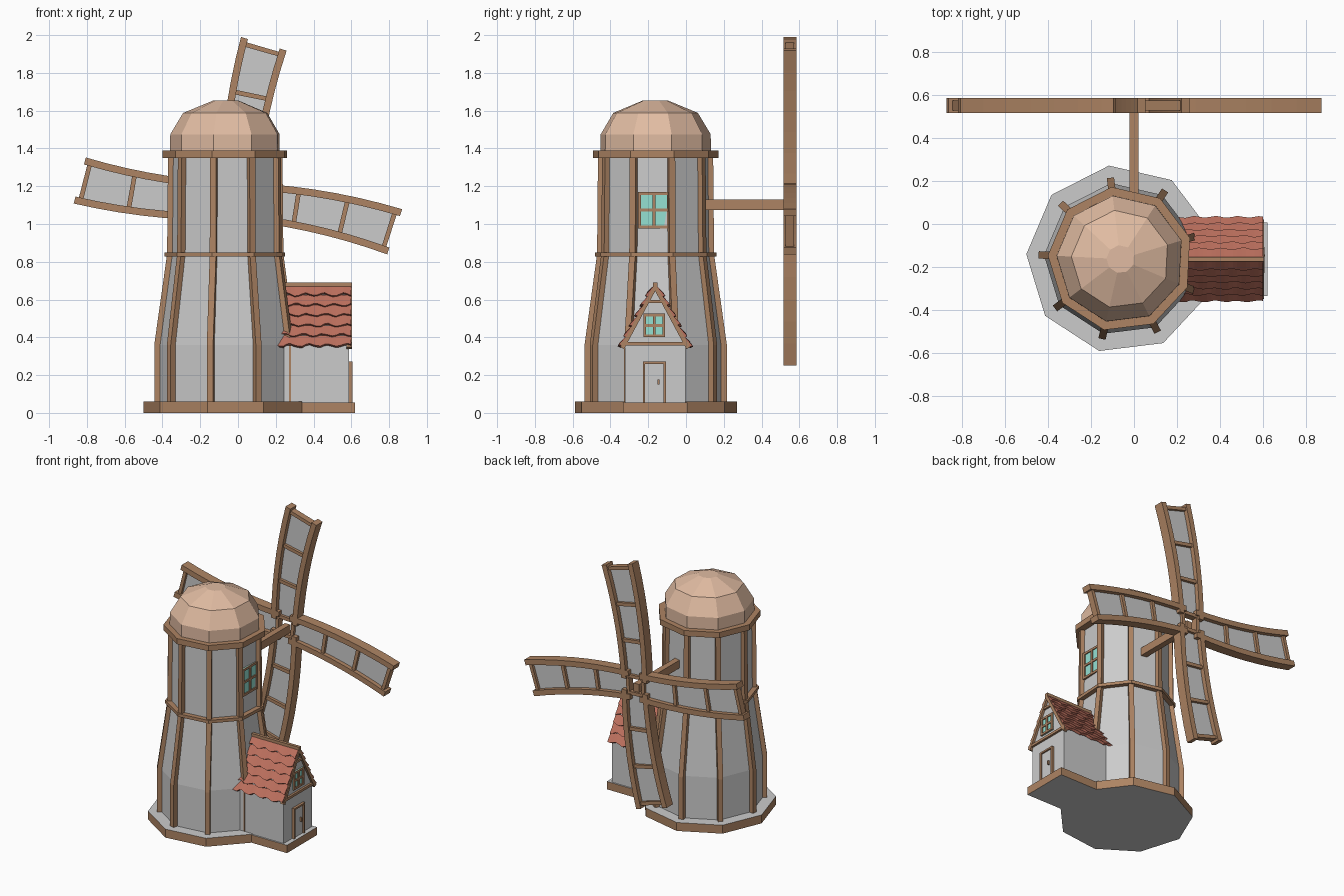
import bpy, bmesh, math, random
from mathutils import Vector

if "Cube" in bpy.data.objects:
    bpy.data.objects.remove(bpy.data.objects["Cube"])

random.seed(4)
CX, CY = -0.063, -0.163      # tower axis
HY = -0.163                  # house centre line
SIDES = 9


def material(name, r, g, b):
    m = bpy.data.materials.new(name)
    m.diffuse_color = (r, g, b, 1)
    m.use_nodes = True
    m.node_tree.nodes["Principled BSDF"].inputs["Base Color"].default_value = m.diffuse_color
    return m


WOOD = material("wood", 0.42, 0.23, 0.125)
DOME = material("dome_clay", 0.75, 0.5, 0.36)
TILE = material("roof_tile", 0.5, 0.16, 0.11)
GLASS = material("glass", 0.3, 0.75, 0.65)
GREY = material("plain_grey", 0.8, 0.8, 0.8)


def loft(name, rings, mat=None, grey_caps=False):
    """Join equal-length rings of points into a capped solid."""
    bm = bmesh.new()
    rows = [[bm.verts.new(p) for p in ring] for ring in rings]
    n = len(rows[0])
    for a, b in zip(rows, rows[1:]):
        for i in range(n):
            j = (i + 1) % n
            bm.faces.new((a[i], a[j], b[j], b[i]))
    for cap in (rows[0], rows[-1]):
        f = bm.faces.new(cap)
        f.material_index = 1 if grey_caps else 0
    bmesh.ops.recalc_face_normals(bm, faces=bm.faces)
    me = bpy.data.meshes.new(name)
    bm.to_mesh(me)
    bm.free()
    if mat:
        me.materials.append(mat)
    if grey_caps:
        me.materials.append(GREY)
    ob = bpy.data.objects.new(name, me)
    bpy.context.collection.objects.link(ob)
    return ob


def box(name, x, y, z, mat=None, grey_caps=False):
    ring = lambda h: [(x[0], y[0], h), (x[1], y[0], h), (x[1], y[1], h), (x[0], y[1], h)]
    return loft(name, [ring(z[0]), ring(z[1])], mat, grey_caps)


def corner_angle(i):
    return math.radians(17 + 360 / SIDES * i)


def turned(name, profile, mat=None, grey_caps=False):
    """Nine-sided solid from (radius, height) pairs."""
    rings = [[(CX + r * math.cos(corner_angle(i)), CY + r * math.sin(corner_angle(i)), z)
              for i in range(SIDES)] for r, z in profile]
    return loft(name, rings, mat, grey_caps)


# Tower body, base, bands and dome
turned("base_plinth", [(0.437, 0), (0.437, 0.06)], WOOD, True)
turned("tower_wall", [(0.355, 0.05), (0.355, 0.36), (0.29, 0.84), (0.285, 1.36)])
turned("middle_band", [(0.326, 0.828), (0.326, 0.85)], WOOD)
turned("top_band", [(0.337, 1.35), (0.337, 1.39)], WOOD)
turned("dome", [(0.297, 1.385), (0.296, 1.475), (0.228, 1.588), (0.065, 1.655)], DOME)

# Corner posts following the wall profile
for i in range(SIDES):
    a = corner_angle(i)
    out, side = Vector((math.cos(a), math.sin(a), 0)), Vector((-math.sin(a), math.cos(a), 0))
    rings = []
    for r, z in [(0.38, 0.055), (0.38, 0.36), (0.312, 0.84), (0.307, 1.36)]:
        c = Vector((CX, CY, z))
        rings.append([c + out * (r + d) + side * s
                      for d, s in [(0, -0.017), (0, 0.017), (-0.05, 0.017), (-0.05, -0.017)]])
    loft(f"tower_post_{i}", rings, WOOD)


# Windows facing +x
def window(name, x, y, z, w, h, t):
    box(name + "_glass", (x - 0.02, x + 0.006), (y - w / 2, y + w / 2), (z - h / 2, z + h / 2), GLASS)
    for k in (-1, 0, 1):
        yc, zc = y + k * (w - t) / 2, z + k * (h - t) / 2
        box(f"{name}_upright_{k + 1}", (x - 0.02, x + 0.014),
            (yc - t / 2, yc + t / 2), (z - h / 2, z + h / 2), WOOD)
        box(f"{name}_rail_{k + 1}", (x - 0.02, x + 0.013),
            (y - w / 2, y + w / 2), (zc - t / 2, zc + t / 2), WOOD)


window("tower_window", 0.205, -0.17, 1.073, 0.17, 0.195, 0.016)
window("house_window", 0.587, HY - 0.005, 0.463, 0.115, 0.125, 0.014)

# House walls and step
gable = [(-0.16, 0.03), (0.16, 0.03), (0.16, 0.37), (0, 0.65), (-0.16, 0.37)]
loft("house_wall", [[(x, HY + y, z) for y, z in gable] for x in (0.12, 0.587)])
box("house_step", (0.15, 0.62), (HY - 0.17, HY + 0.17), (0, 0.056), WOOD, True)

# Door
box("door_panel", (0.57, 0.594), (-0.225, -0.115), (0.056, 0.265))
for k, y in enumerate((-0.228, -0.118)):
    box(f"door_jamb_{k}", (0.57, 0.605), (y, y + 0.012), (0.056, 0.272), WOOD)
box("door_lintel", (0.57, 0.605), (-0.228, -0.106), (0.26, 0.272), WOOD)
box("door_handle", (0.59, 0.607), (-0.15, -0.141), (0.15, 0.178), WOOD)

# Gable trim: tie beam, collar, ridge and rafters
box("gable_tie_beam", (0.575, 0.602), (HY - 0.18, HY + 0.18), (0.358, 0.376), WOOD)
box("gable_collar", (0.575, 0.6), (HY - 0.05, HY + 0.05), (0.583, 0.598), WOOD)
box("ridge_beam", (0.2, 0.604), (HY - 0.011, HY + 0.011), (0.655, 0.69), WOOD)
for s in (-1, 1):
    quad = [(0, 0.685), (0.185, 0.348), (0.165, 0.338), (0, 0.645)]
    loft(f"gable_rafter_{s + 1}", [[(x, HY + s * y, z) for y, z in quad] for x in (0.575, 0.603)], WOOD)

# Roof: overlapping wavy tile courses on each slope
ROWS, STEPS = 6, 20
down = Vector((0.178, -0.325)).normalized()
normal = Vector((-down.y, down.x))
ridge = Vector((0.002, 0.672))
length = 0.367
for s in (-1, 1):
    for row in range(ROWS):
        top, bottom = length * row / ROWS - 0.004, length * (row + 1) / ROWS
        phase = random.uniform(0, 6.28)
        rings = []
        for k in range(STEPS + 1):
            x = 0.2 + 0.398 * k / STEPS
            wave = 0.008 * math.sin(x * 62 + phase) + random.uniform(-0.003, 0.003)
            section = [(max(top, 0), -0.012), (max(top, 0), 0.005),
                       (bottom + wave, 0.02), (bottom + wave, 0.002)]
            ring = []
            for d, h in section:
                p = ridge + down * d + normal * h
                ring.append((x, HY + s * p.x, p.y))
            rings.append(ring)
        loft(f"roof_tiles_{s + 1}_{row}", rings, TILE)

# Sails: four gently curved ladder-like blades on a shaft
HUB_Z, REACH, BEND = 1.12, 0.845, math.radians(7.3)
box("sail_shaft", (-0.021, 0.021), (0.03, 0.56), (1.073, 1.13), WOOD)


def blade_point(tip, r, offset, y):
    a = tip - BEND * (1 - r / REACH)
    t = a + BEND * r / REACH
    return (r * math.sin(a) + offset * math.cos(t), y,
            HUB_Z + r * math.cos(a) - offset * math.sin(t))


def half_width(r):
    return 0.1 + 0.026 * r / REACH


def strip(name, tip, r0, r1, edges, y0, y1, mat=None, steps=7):
    """Curved bar along a blade between two sideways offsets."""
    rings = []
    for k in range(steps + 1):
        r = r0 + (r1 - r0) * k / steps
        lo, hi = edges(r)
        rings.append([blade_point(tip, r, lo, y0), blade_point(tip, r, hi, y0),
                      blade_point(tip, r, hi, y1), blade_point(tip, r, lo, y1)])
    loft(name, rings, mat)


for i, degrees in enumerate((9.3, 101, 189.3, 277.5)):
    tip = math.radians(degrees)
    name = f"sail_{i}"
    strip(name + "_left_rail", tip, 0.04, REACH,
          lambda r: (-half_width(r), -half_width(r) + 0.038), 0.515, 0.585, WOOD)
    strip(name + "_right_rail", tip, 0.04, REACH,
          lambda r: (half_width(r) - 0.038, half_width(r)), 0.515, 0.585, WOOD)
    strip(name + "_cloth", tip, 0.05, 0.825,
          lambda r: (-half_width(r) + 0.02, half_width(r) - 0.02), 0.546, 0.554)
    for k, r in enumerate((0.06, 0.31, 0.565, 0.815)):
        strip(f"{name}_rung_{k}", tip, r - 0.012, r + 0.012,
              lambda q: (-half_width(q) + 0.02, half_width(q) - 0.02), 0.527, 0.573, WOOD, 1)
